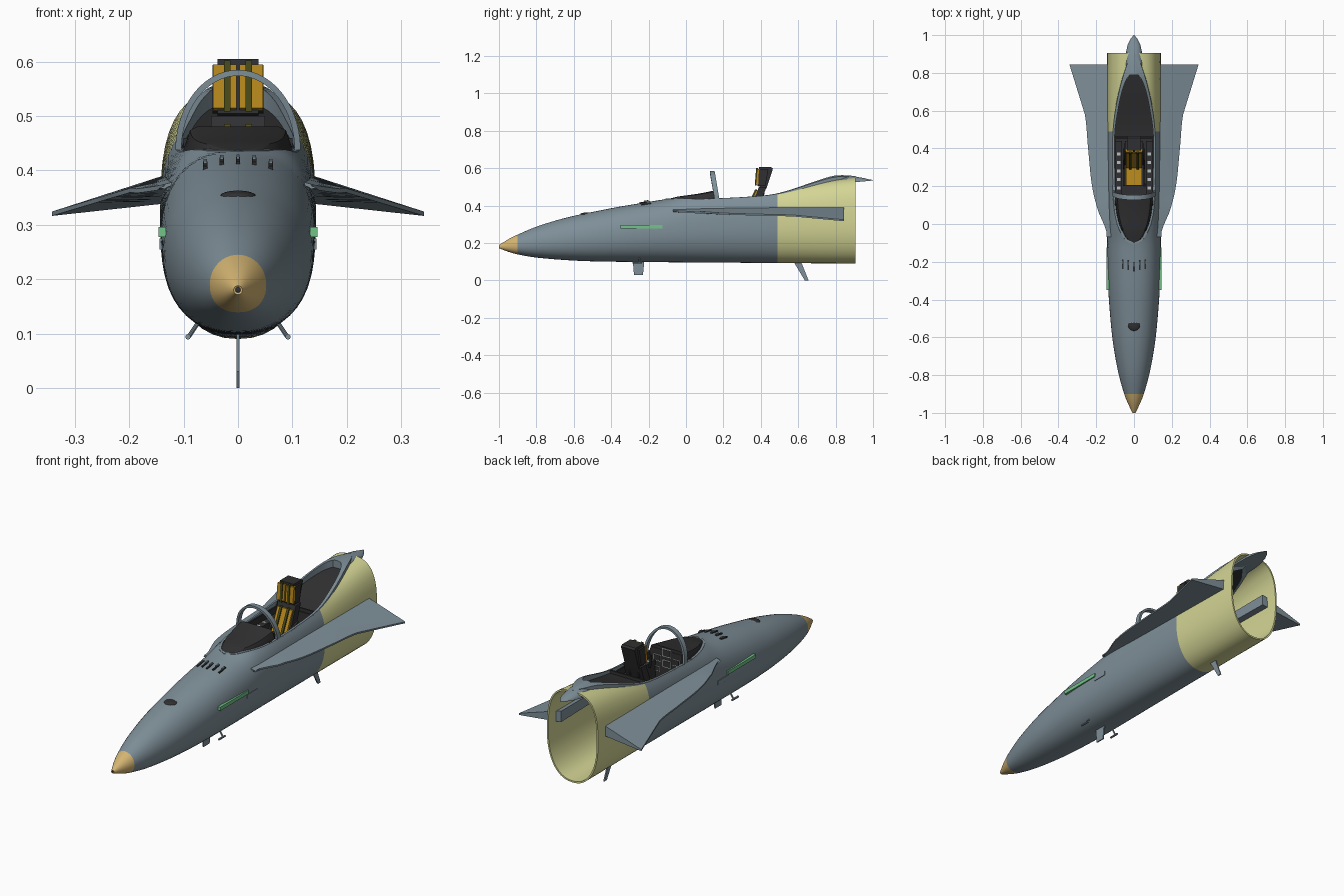
import bpy, bmesh, math
from mathutils import Vector, Matrix

if "Cube" in bpy.data.objects:
    bpy.data.objects.remove(bpy.data.objects["Cube"])


def material(name, r, g, b):
    m = bpy.data.materials.new(name)
    m.diffuse_color = (r, g, b, 1)
    m.use_nodes = True
    m.node_tree.nodes["Principled BSDF"].inputs["Base Color"].default_value = m.diffuse_color
    return m


GRAY = material("airframe gray", .21, .275, .315)
YELLOW = material("primer yellow", .66, .67, .30)
TAN = material("radome tan", .66, .46, .17)
DARK = material("cockpit black", .03, .03, .032)
AMBER = material("cushion amber", .48, .25, .012)
OLIVE = material("strap olive", .07, .07, .01)
GREEN = material("strip light green", .17, .55, .25)
LIGHT = material("instrument light gray", .5, .52, .52)


def finish(name, bm, mats, rule=None, angle=35):
    bmesh.ops.remove_doubles(bm, verts=bm.verts, dist=1e-5)
    bmesh.ops.recalc_face_normals(bm, faces=bm.faces)
    if rule:
        for f in bm.faces:
            f.material_index = rule(f.calc_center_median())
    me = bpy.data.meshes.new(name)
    bm.to_mesh(me)
    bm.free()
    for m in mats:
        me.materials.append(m)
    me.shade_smooth()
    me.set_sharp_from_angle(angle=math.radians(angle))
    ob = bpy.data.objects.new(name, me)
    bpy.context.collection.objects.link(ob)
    return ob


def loft(name, rings, mats, closed=True, caps=True, rule=None, angle=35):
    bm = bmesh.new()
    vs = [[bm.verts.new(p) for p in r] for r in rings]
    n = len(vs[0])
    for a, b in zip(vs, vs[1:]):
        for i in range(n if closed else n - 1):
            j = (i + 1) % n
            bm.faces.new((a[i], a[j], b[j], b[i]))
    if caps:
        bm.faces.new(vs[0])
        bm.faces.new(vs[-1])
    return finish(name, bm, mats, rule, angle)


def prism(name, profile, x0, x1, mat):
    """Side-view (y, z) outline extruded from x0 to x1."""
    return loft(name, [[(x, y, z) for y, z in profile] for x in (x0, x1)], [mat], angle=20)


def box(name, c, size, mat, rx=0, ry=0):
    bm = bmesh.new()
    m = Matrix.Translation(c) @ Matrix.Rotation(ry, 4, 'Y') @ Matrix.Rotation(rx, 4, 'X') @ Matrix.Diagonal((*size, 1))
    bmesh.ops.create_cube(bm, size=1, matrix=m)
    return finish(name, bm, [mat], angle=20)


def rod(name, a, b, r, mat):
    a, b = Vector(a), Vector(b)
    d = b - a
    bm = bmesh.new()
    m = Matrix.Translation((a + b) / 2) @ d.to_track_quat('Z', 'Y').to_matrix().to_4x4()
    bmesh.ops.create_cone(bm, cap_ends=True, segments=10, radius1=r, radius2=r, depth=d.length, matrix=m)
    return finish(name, bm, [mat])


def ball(name, c, size, mats, rule=None):
    bm = bmesh.new()
    bmesh.ops.create_uvsphere(bm, u_segments=24, v_segments=12, radius=1,
                              matrix=Matrix.Translation(c) @ Matrix.Diagonal((*size, 1)))
    return finish(name, bm, mats, rule)


def curve(*pts):
    """Smooth function through (y, value) points."""
    def slope(i):
        a, b = pts[max(i - 1, 0)], pts[min(i + 1, len(pts) - 1)]
        return (b[1] - a[1]) / (b[0] - a[0])

    def f(y):
        if y <= pts[0][0]:
            return pts[0][1]
        for i in range(len(pts) - 1):
            (a, va), (b, vb) = pts[i], pts[i + 1]
            if y <= b:
                h, t = b - a, (y - a) / (b - a)
                return ((2*t**3 - 3*t*t + 1) * va + (t**3 - 2*t*t + t) * h * slope(i)
                        + (3*t*t - 2*t**3) * vb + (t**3 - t*t) * h * slope(i + 1))
        return pts[-1][1]
    return f


# Fuselage guide curves
half_w = curve((-1, .008), (-.95, .032), (-.9, .052), (-.8, .08), (-.7, .1), (-.6, .115), (-.5, .125),
               (-.35, .136), (-.15, .141), (.2, .143), (.905, .143))
top = curve((-1, .188), (-.95, .22), (-.9, .245), (-.8, .287), (-.7, .319), (-.6, .345), (-.5, .366),
            (-.35, .395), (-.2, .42), (-.1, .437), (0, .465), (.15, .488), (.5, .508), (.8, .54), (.905, .55))
bottom = curve((-1, .172), (-.95, .153), (-.9, .139), (-.8, .122), (-.6, .106), (-.4, .1), (.2, .095), (.905, .09))
middle = curve((-1, .18), (-.9, .19), (-.5, .23), (0, .28), (.5, .31), (.905, .32))
power = curve((-1, 2), (-.5, 2.1), (0, 2.4), (.905, 2.9))
hole_out = curve((-.11, 0), (-.09, .04), (-.05, .068), (0, .09), (.08, .106), (.2, .113), (.4, .115),
                 (.5, .112), (.6, .1), (.7, .08), (.8, .052), (.87, .025), (.905, 0))
hole_in = curve((-.1, 0), (-.08, .035), (-.04, .06), (0, .078), (.08, .095), (.2, .102), (.4, .104),
                (.5, .1), (.6, .085), (.7, .064), (.77, .037), (.815, 0))


def skin_z(x, y):
    n, r = power(y), min(abs(x) / half_w(y), 1)
    return middle(y) + (top(y) - middle(y)) * (1 - r**n)**(1 / n)


def edge_z(y):
    return skin_z(max(hole_out(y), 0), y)


def section(y, steps=22):
    w, n = half_w(y), power(y)
    cut = math.acos(min(1, (max(hole_out(y), 0) / w)**(n / 2)))
    half = []
    for i in range(steps + 1):
        t = -math.pi / 2 + (cut + math.pi / 2) * i / steps
        p, h = (n, top(y) - middle(y)) if t > 0 else (2.25, middle(y) - bottom(y))
        x = w * max(math.cos(t), 0)**(2 / p) if 0 < i else 0
        half.append((x, y, middle(y) + math.copysign(h * abs(math.sin(t))**(2 / p), t)))
    if hole_out(y) <= 0:
        half[-1] = (0, y, top(y))
    return [(-x, a, z) for x, a, z in reversed(half[1:])] + half


def span(a, b, n):
    return [a + (b - a) * i / n for i in range(n + 1)]


# Fuselage shell: tan nose, gray body, yellow open tail
ys = (span(-1, -.9, 6) + span(-.88, -.13, 24) + span(-.11, 0, 11)
      + span(.02, .49, 16) + span(.51, .905, 22))
body = loft("fuselage", [section(y) for y in ys], [GRAY, TAN, YELLOW], closed=False, caps=False,
            rule=lambda c: 1 if c.y < -.9 else 2 if c.y > .49 else 0)
mod = body.modifiers.new("thickness", 'SOLIDIFY')
mod.thickness, mod.offset = .008, -1
bpy.context.view_layer.objects.active = body
bpy.ops.object.modifier_apply(modifier="thickness")
body.data.set_sharp_from_angle(angle=math.radians(35))
ball("nose_tip", (0, -.99, .18), (.01, .01, .01), [DARK])

# Cockpit rim, rising into the rear spine
rise = curve((-.11, .002), (.4, .004), (.55, .01), (.7, .02), (.8, .025), (.905, .008))
for s in (-1, 1):
    rings = []
    for y in span(-.11, 0, 11) + span(.02, .905, 40):
        wo, wi, z = max(hole_out(y), 0) + .002, max(hole_in(y), 0), edge_z(y)
        rings.append([(s * wo, y, z - .008), (s * wo * .97, y, z + rise(y) * .7),
                      (s * wi, y, z + rise(y)), (s * wi, y, z - .022)])
    loft("cockpit_rim", rings, [GRAY])

# Spine tail projecting past the open end
tail = [(.79, .05, .562, .52), (.85, .049, .562, .522), (.9, .045, .556, .525), (.95, .033, .547, .529), (.98, .018, .54, .532), (1, .002, .537, .534)]
loft("spine_tail", [[(w * math.cos(a), y, zb + (zt - zb) * max(math.sin(a), 0))
                     for a in span(0, math.pi, 12)] for y, w, zt, zb in tail], [GRAY])

# Rear deck and glare shield, both following the opening
loft("rear_deck", [[(s * max(hole_in(y), .001), y, edge_z(y) - d) for s, d in ((-1, .01), (1, .01), (1, .018), (-1, .018))]
                   for y in span(.45, .815, 16)], [DARK])
shield = []
for y in span(-.1, .15, 14):
    w, z, h = max(hole_in(y), .001), edge_z(y), .045 * (y + .1) / .25
    half = [(w, z - .015), (w * .98, z + h * .2), (w * .88, z + h * .85), (w * .75, z + h)]
    shield.append([(x, y, a) for x, a in half] + [(-x, y, a) for x, a in reversed(half)])
loft("glare_shield", shield, [DARK])

# Cockpit tub, consoles and instrument panel
box("cockpit_floor", (0, .28, .25), (.2, .36, .008), DARK)
box("cockpit_rear_wall", (0, .458, .355), (.2, .008, .21), DARK)
box("instrument_panel", (0, .142, .37), (.17, .02, .19), DARK)
for s in (-1, 1):
    box("cockpit_wall", (s * .1, .28, .342), (.006, .36, .19), DARK)
    box("side_console", (s * .081, .29, .33), (.036, .3, .15), DARK)
    for y in span(.19, .37, 4):
        box("console_switches", (s * .081, y, .406), (.02, .016, .005), LIGHT)
for x, z, w in ((-.052, .42, .04), (.052, .42, .04), (0, .40, .046), (-.052, .365, .03), (.052, .365, .03), (0, .455, .05)):
    box("screen_frame", (x, .153, z), (w, .004, w * .8), LIGHT)
    box("screen", (x, .155, z), (w * .84, .004, w * .64), DARK)
rod("control_stick", (.055, .21, .39), (.055, .2, .44), .006, DARK)

# Windscreen arch
arch = []
for a in span(0, math.pi, 40):
    c, s = math.cos(a), math.sin(a)
    y = .165 - .025 * s
    arch.append([(r * c, y + d, .438 + (r + .032) * s) for r, d in ((.115, -.013), (.115, .013), (.104, .013), (.104, -.013))])
loft("windscreen_arch", arch, [GRAY])

# Ejection seat
prism("seat_headbox", [(.383, .505), (.43, .49), (.465, .598), (.455, .605), (.39, .605)], -.038, .038, DARK)
prism("seat_back", [(.30, .27), (.35, .27), (.43, .5), (.39, .5)], -.05, .05, DARK)
prism("seat_back_cushion", [(.29, .3), (.302, .3), (.388, .48), (.374, .48)], -.042, .042, AMBER)
prism("seat_pan", [(.2, .26), (.33, .26), (.33, .3), (.2, .31)], -.055, .055, DARK)
prism("seat_cushion", [(.205, .31), (.32, .3), (.32, .312), (.205, .322)], -.042, .042, AMBER)
for s in (-1, 1):
    prism("headrest_cushion", [(.372, .515), (.386, .51), (.395, .595), (.38, .595)], s * .003, s * .046, AMBER)
    prism("headrest_side", [(.386, .508), (.425, .505), (.44, .592), (.39, .594)], s * .038, s * .047, DARK)
    prism("headrest_strap", [(.368, .508), (.376, .508), (.386, .602), (.375, .602)], s * .014, s * .026, OLIVE)
    prism("back_strap", [(.285, .31), (.295, .31), (.38, .485), (.369, .485)], s * .014, s * .026, OLIVE)
    prism("seat_side", [(.2, .26), (.34, .26), (.4, .42), (.34, .4), (.29, .33), (.2, .33)], s * .05, s * .058, DARK)
    rod("seat_rail", (s * .025, .41, .44), (s * .025, .42, .52), .006, DARK)

# Drooped wings with leading-edge extensions
edge = curve((-.07, .135), (0, .16), (.07, .19), (.2, .222), (.4, .243), (.58, .26), (.7, .295), (.845, .342))
wing_top = curve((-.07, .375), (.1, .383), (.4, .389), (.845, .391))
wing_low = curve((-.07, .368), (.2, .352), (.845, .338))
for s in (-1, 1):
    rings = []
    for y in span(-.07, .58, 20) + [.845]:
        x = edge(y)
        z = .383 - .3 * (x - .14) if y > .07 else .372 - .06 * (y + .07)
        rings.append([(s * .105, y, wing_top(y) + .008), (s * .145, y, wing_top(y) - .003), (s * x, y, z + .002),
                      (s * x, y, z - .006), (s * .145, y, wing_low(y)), (s * .105, y, wing_low(y) + .006)])
    loft("wing", rings, [GRAY], angle=25)

# Green strip lights and small side fairings
for s in (-1, 1):
    box("strip_light", (s * .139, -.237, .287), (.014, .225, .018), GREEN)
    box("side_fairing", (s * .141, -.09, .265), (.006, .08, .02), GRAY)

# Nose sensor and vents
ball("nose_sensor", (0, -.53, .352), (.034, .036, .011), [DARK, GRAY], lambda c: 1 if c.y > -.522 else 0)
for i in range(-2, 3):
    x, y = i * .03, -.225 + .006 * abs(i)
    box("vent_slot", (x, y, skin_z(x, y) + .001), (.008, .05, .008), DARK, rx=.16)
    box("vent_lip", (x, y + .012, skin_z(x, y) + .004), (.006, .02, .016), GRAY, rx=.16)

# Belly blades and air probes
prism("front_blade", [(-.285, .11), (-.222, .11), (-.23, .03), (-.278, .03)], -.003, .003, GRAY)
prism("rear_blade", [(.575, .1), (.615, .1), (.655, 0), (.635, 0)], -.003, .003, GRAY)
for s in (-1, 1):
    rod("probe_arm", (s * .068, -.25, .128), (s * .09, -.25, .095), .004, GRAY)
    rod("probe_tube", (s * .092, -.285, .094), (s * .092, -.235, .094), .005, GRAY)
